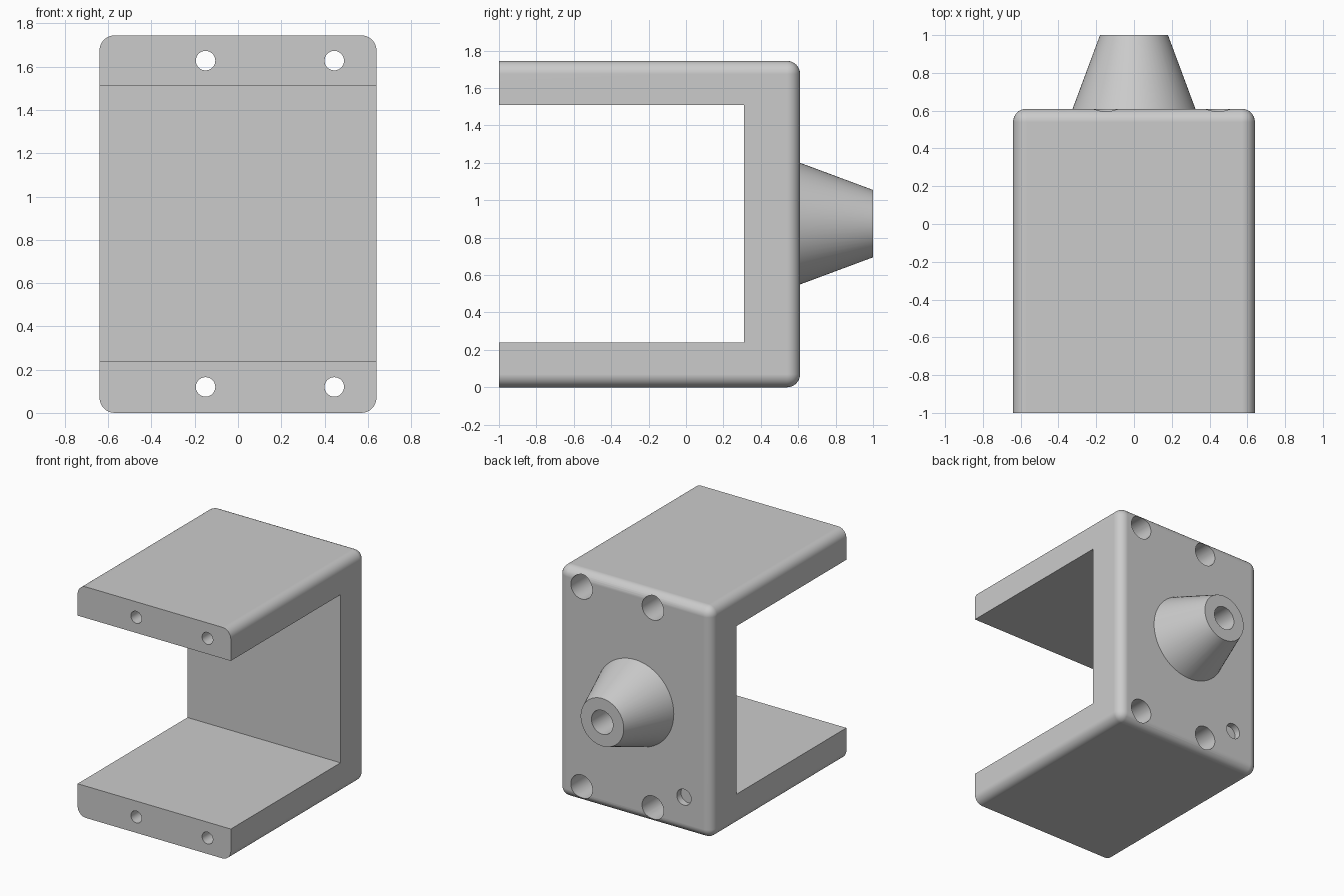
import bpy
import bmesh
from math import pi
from mathutils import Matrix, Vector

cube = bpy.data.objects.get("Cube")
if cube:
    bpy.data.objects.remove(cube, do_unlink=True)

HALF_W, FRONT, BACK, TOP = 0.64, -1.0, 0.61, 1.745
FILLET = 0.07

grey = bpy.data.materials.new("plain grey")
grey.use_nodes = True
grey.diffuse_color = (0.6, 0.6, 0.6, 1)
grey.node_tree.nodes["Principled BSDF"].inputs["Base Color"].default_value = (0.6, 0.6, 0.6, 1)


def finish(name, bm):
    mesh = bpy.data.meshes.new(name)
    bmesh.ops.recalc_face_normals(bm, faces=bm.faces)
    bm.to_mesh(mesh)
    bm.free()
    mesh.materials.append(grey)
    obj = bpy.data.objects.new(name, mesh)
    bpy.context.collection.objects.link(obj)
    return obj


def box(name, low, high, fillet=0):
    low, high = Vector(low), Vector(high)
    bm = bmesh.new()
    bmesh.ops.create_cube(bm, size=1)
    bmesh.ops.scale(bm, vec=high - low, verts=bm.verts)
    bmesh.ops.translate(bm, vec=(low + high) / 2, verts=bm.verts)
    if fillet:
        # Round every edge except those around the front end
        edges = [e for e in bm.edges if max(v.co.y for v in e.verts) > 0]
        bmesh.ops.bevel(bm, geom=edges, offset=fillet, segments=8,
                        profile=0.5, affect='EDGES', clamp_overlap=True)
    return finish(name, bm)


def rod(name, x, z, y0, y1, r0, r1, sides=48):
    """Cylinder or cone along y, radius r0 at y0 and r1 at y1."""
    bm = bmesh.new()
    bmesh.ops.create_cone(bm, cap_ends=True, segments=sides,
                          radius1=r1, radius2=r0, depth=y1 - y0)
    place = Matrix.Translation((x, (y0 + y1) / 2, z)) @ Matrix.Rotation(pi / 2, 4, 'X')
    bmesh.ops.transform(bm, matrix=place, verts=bm.verts)
    return finish(name, bm)


def combine(target, tool, operation):
    mod = target.modifiers.new("combine", 'BOOLEAN')
    mod.operation, mod.solver, mod.object = operation, 'EXACT', tool
    bpy.context.view_layer.objects.active = target
    bpy.ops.object.modifier_apply(modifier=mod.name)
    bpy.data.objects.remove(tool, do_unlink=True)


# Rounded block opened into a U shaped bracket
bracket = box("bracket", (-HALF_W, FRONT, 0), (HALF_W, BACK, TOP), FILLET)
combine(bracket, box("slot", (-1, -2, 0.24), (1, 0.31, 1.51)), 'DIFFERENCE')

# Tapered spout on the back with a bore
spout_z = 0.875
slope = (0.325 - 0.18) / (1 - BACK)
combine(bracket, rod("spout", 0, spout_z, BACK - 0.1, 1, 0.325 + 0.1 * slope, 0.18, 64), 'UNION')
combine(bracket, rod("spout_bore", 0, spout_z, 0.5, 1.1, 0.09, 0.09), 'DIFFERENCE')

# Bolt holes through both arms, wider at the back
for x in (-0.15, 0.445):
    for z in (0.12, 1.628):
        combine(bracket, rod("bolt_hole", x, z, -1.1, 0.5, 0.045, 0.045), 'DIFFERENCE')
        combine(bracket, rod("bolt_head_recess", x, z, 0.31, 0.8, 0.09, 0.09), 'DIFFERENCE')

# Shallow round pocket in the back plate
combine(bracket, rod("pocket", -0.41, 0.27, BACK - 0.05, 0.8, 0.06, 0.06), 'DIFFERENCE')

# Smooth fillets and cone, crisp flat faces
bpy.ops.object.select_all(action='DESELECT')
bracket.select_set(True)
bpy.context.view_layer.objects.active = bracket
bpy.ops.object.shade_smooth_by_angle(angle=pi / 6)
normals = bracket.modifiers.new("even_normals", 'WEIGHTED_NORMAL')
normals.keep_sharp = True
